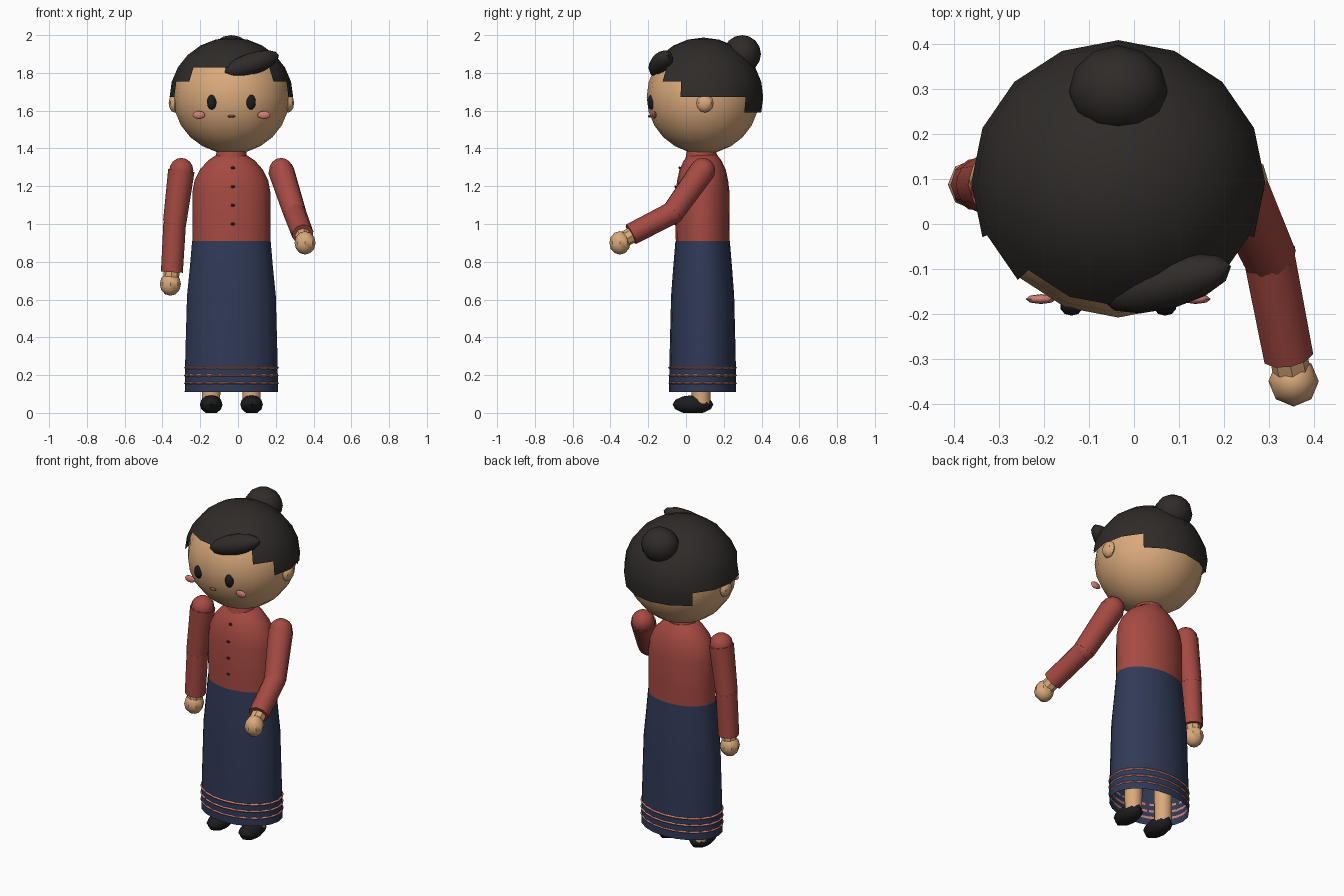
import bpy, bmesh, math
from mathutils import Vector, Matrix

if "Cube" in bpy.data.objects:
    bpy.data.objects.remove(bpy.data.objects["Cube"])

CX, CY = -0.035, 0.088          # body axis


def mat(name, rgb):
    m = bpy.data.materials.new(name)
    m.diffuse_color = (*rgb, 1)
    m.use_nodes = True
    m.node_tree.nodes["Principled BSDF"].inputs["Base Color"].default_value = m.diffuse_color
    return m


SKIN = mat("skin", (0.70, 0.40, 0.20))
HAIR = mat("hair", (0.028, 0.024, 0.022))
RED = mat("blouse_red", (0.38, 0.068, 0.055))
NAVY = mat("skirt_navy", (0.03, 0.042, 0.095))
PINK = mat("pink", (0.62, 0.22, 0.18))
BLACK = mat("black", (0.012, 0.012, 0.014))
LIP = mat("lip", (0.35, 0.09, 0.06))


def finish(name, bm, material):
    me = bpy.data.meshes.new(name)
    bmesh.ops.recalc_face_normals(bm, faces=bm.faces)
    bm.to_mesh(me)
    bm.free()
    me.materials.append(material)
    ob = bpy.data.objects.new(name, me)
    bpy.context.collection.objects.link(ob)
    return ob


def ball(name, c, r, material, seg=10, rings=8, axis=None, keep=None):
    """Ellipsoid; axis aims its local x, keep(face centre) trims the unit sphere."""
    bm = bmesh.new()
    bmesh.ops.create_uvsphere(bm, u_segments=seg, v_segments=rings, radius=1)
    if keep:
        drop = [f for f in bm.faces if not keep(f.calc_center_median())]
        bmesh.ops.delete(bm, geom=drop, context='FACES')
    rot = Vector(axis).to_track_quat('X', 'Z').to_matrix().to_4x4() if axis else Matrix()
    bm.transform(Matrix.Translation(c) @ rot @ Matrix.Diagonal((*r, 1)))
    return finish(name, bm, material)


def tube(name, a, b, ra, rb, material, seg=10):
    """Tapered closed cylinder from a to b."""
    a, b = Vector(a), Vector(b)
    bm = bmesh.new()
    bmesh.ops.create_cone(bm, cap_ends=True, segments=seg, radius1=ra, radius2=rb, depth=(b - a).length)
    rot = (b - a).to_track_quat('Z', 'Y').to_matrix().to_4x4()
    bm.transform(Matrix.Translation((a + b) / 2) @ rot)
    return finish(name, bm, material)


def loft(name, profile, material, seg=16, caps=(False, False)):
    """Stack of ellipses (z, half width, half depth) on the body axis."""
    bm = bmesh.new()
    rows = []
    for z, rx, ry in profile:
        rows.append([bm.verts.new((CX + rx * math.cos(t), CY + ry * math.sin(t), z))
                     for t in (2 * math.pi * i / seg for i in range(seg))])
    for lo, hi in zip(rows, rows[1:]):
        for i in range(seg):
            j = (i + 1) % seg
            bm.faces.new((lo[i], lo[j], hi[j], hi[i]))
    if caps[0]:
        bm.faces.new(rows[0])
    if caps[1]:
        bm.faces.new(rows[-1])
    return finish(name, bm, material)


# Head and hair cap with a stepped hairline
HZ = 1.672
ball("head", (CX, CY + .002, HZ), (.308, .298, .3), SKIN, 16, 12)


def hairline(p):
    ang = abs(math.degrees(math.atan2(p.x, -p.y)))   # 0 = front, 180 = back
    lat = math.degrees(math.asin(max(-1, min(1, p.z / p.length))))
    limit = 30 if ang < 45 else 15 if ang < 67.5 else 0 if ang < 135 else -15
    return lat > limit


ball("hair_cap", (CX, CY + .004, HZ), (.327, .317, .315), HAIR, 16, 12, keep=hairline)
ball("hair_bun", (CX, .297, 1.9), (.11, .1, .1), HAIR, 12, 8)
ball("hair_fringe_curl", (.073, -.132, 1.848), (.155, .057, .058), HAIR, 12, 8, axis=(.28, .075, .09))

# Face
for side, s in (("left", -1), ("right", 1)):
    ball(f"ear_{side}", (CX + s * .3, .1, 1.64), (.032, .045, .05), SKIN, 8, 6)
    ball(f"eye_{side}", (CX + s * .104, -.182, 1.645), (.026, .022, .04), BLACK, 10, 8)
    ball(f"cheek_{side}", (CX + s * .172, -.167, 1.577), (.034, .011, .021), PINK, 8, 6)
ball("mouth", (CX, -.192, 1.57), (.021, .01, .007), LIP, 8, 6)

# Blouse, collar and buttons
loft("blouse", [(.89, .206, .142), (1.0, .207, .143), (1.17, .206, .142), (1.23, .195, .135),
                (1.29, .165, .122), (1.335, .125, .1), (1.365, .08, .078)], RED, 20, (True, True))
tube("collar", (CX, CY - .006, 1.34), (CX, CY - .006, 1.385), .086, .078, RED, 12)
tube("neck", (CX, CY - .006, 1.34), (CX, CY - .006, 1.45), .06, .06, SKIN)
for i, y in enumerate((-.056, -.056, -.056, -.034)):
    ball(f"button_{i + 1}", (CX + .008, y, 1.0 + i * .099), (.011, .006, .007), BLACK, 8, 6)

# Open skirt with hem bands
loft("skirt", [(.11, .247, .178), (.3, .244, .175), (.62, .235, .167), (.78, .219, .155),
               (.91, .208, .144)], NAVY, 20)
for i in range(3):
    z = .157 + i * .041
    loft(f"hem_band_{i + 1}", [(z - .007, .244, .175), (z, .251, .182), (z + .007, .244, .175),
                               (z - .007, .244, .175)], PINK, 24)

# Arms: shoulder, elbow, wrist, hand
ARMS = {
    "left": ((-.3, .088, 1.283), (-.335, .088, 1.01), (-.35, .088, .745), (-.358, .088, .682)),
    "right": ((.228, .088, 1.283), (.3, -.07, 1.06), (.343, -.292, .945), (.355, -.35, .9)),
}
for side, (sh, el, wr, hand) in ARMS.items():
    ball(f"shoulder_{side}", sh, (.067,) * 3, RED)
    tube(f"upper_sleeve_{side}", sh, el, .07, .062, RED)
    ball(f"elbow_{side}", el, (.061,) * 3, RED)
    tube(f"lower_sleeve_{side}", el, wr, .06, .058, RED)
    tube(f"wrist_{side}", el, Vector(wr).lerp(hand, .5), .042, .042, SKIN, 8)
    ball(f"hand_{side}", hand, (.056, .056, .062), SKIN, 8, 6)

# Legs and shoes
for side, s in (("left", -1), ("right", 1)):
    x = CX + s * .107
    tube(f"leg_{side}", (x, .08, .05), (x, .08, .5), .05, .055, SKIN)
    shoe = ball(f"shoe_{side}", (x, .037, .052), (.06, .108, .05), BLACK, 8, 6)
    for v in shoe.data.vertices:
        v.co.z = max(v.co.z, .008) - .008

# Smooth shading, keeping hard edges
for ob in bpy.context.collection.objects:
    ob.select_set(True)
    bpy.context.view_layer.objects.active = ob
bpy.ops.object.shade_smooth_by_angle(angle=math.radians(40))
